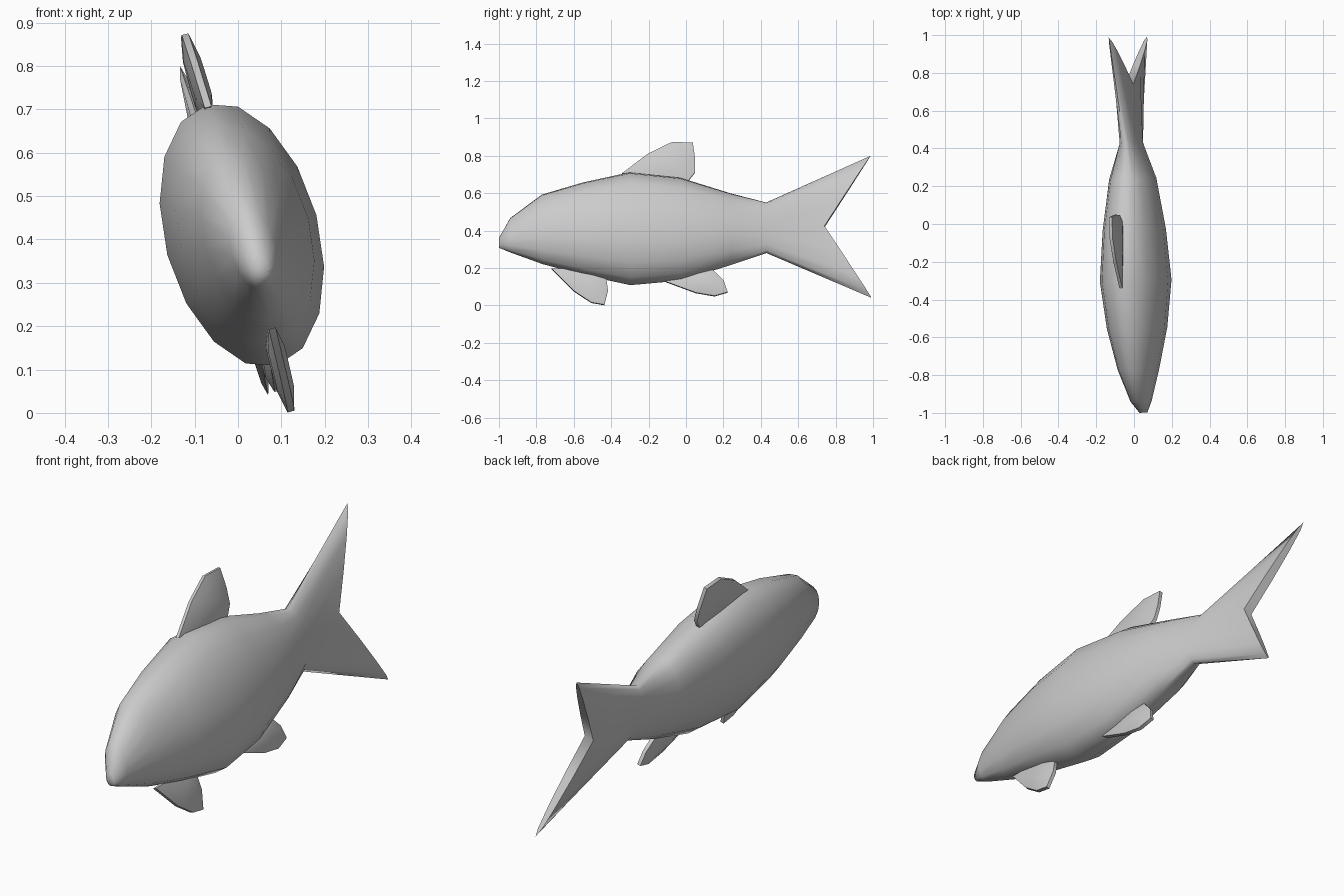
import bpy, bmesh
from math import sin, cos, pi, radians
from mathutils import Matrix

if "Cube" in bpy.data.objects:
    bpy.data.objects.remove(bpy.data.objects["Cube"])

TILT = radians(15)
MID = 0.41
# the whole fish leans to -x and is yawed slightly
POSE = (Matrix.Translation((0, 0, MID)) @ Matrix.Rotation(radians(1.7), 4, 'Z')
        @ Matrix.Rotation(-TILT, 4, 'Y'))


def finish(name, bm, angle):
    bmesh.ops.recalc_face_normals(bm, faces=bm.faces)
    bm.transform(POSE)
    mesh = bpy.data.meshes.new(name)
    bm.to_mesh(mesh)
    bm.free()
    ob = bpy.data.objects.new(name, mesh)
    bpy.context.collection.objects.link(ob)
    bpy.ops.object.select_all(action='DESELECT')
    ob.select_set(True)
    bpy.context.view_layer.objects.active = ob
    bpy.ops.object.shade_smooth_by_angle(angle=radians(angle))


def height(z):
    return (z - MID) / cos(TILT)


# Body and forked tail: y, top, bottom, half width, half height, fork depth
SIDES = 16
RINGS = [
    (-1.00, 0.335, 0.020, 0.028, 0),
    (-0.94, 0.375, 0.052, 0.095, 0),
    (-0.77, 0.407, 0.102, 0.192, 0),
    (-0.55, 0.410, 0.151, 0.256, 0),
    (-0.30, 0.410, 0.178, 0.312, 0),
    (-0.03, 0.408, 0.156, 0.285, 0),
    (0.24, 0.408, 0.118, 0.198, 0),
    (0.43, 0.415, 0.053, 0.140, 0),
    (0.74, 0.420, 0.022, 0.393, 0.25),
]
bm = bmesh.new()
rings = []
for y, zc, a, b, fork in RINGS:
    ring = []
    for i in range(SIDES):
        p = 2 * pi * i / SIDES
        ring.append(bm.verts.new((a * cos(p), y + fork * abs(sin(p)),
                                  height(zc) + b * sin(p))))
    rings.append(ring)
for r, s in zip(rings, rings[1:]):
    for i in range(SIDES):
        j = (i + 1) % SIDES
        bm.faces.new((r[i], r[j], s[j], s[i]))
# close both ends with strips joining the left and right halves
for r in (rings[0], rings[-1]):
    for i in range(-4, 4):
        quad = [r[i], r[i + 1], r[7 - i], r[(8 - i) % SIDES]]
        bm.faces.new(list(dict.fromkeys(quad)))
finish("body", bm, 80)


# Fins: lens-shaped plates in the middle plane, outlines as (y, z)
def fin(name, outline, edge=0.008, bulge=0.02):
    bm = bmesh.new()
    n = len(outline)
    cy = sum(p[0] for p in outline) / n
    cz = sum(p[1] for p in outline) / n
    loops = []
    for x, k in ((-bulge, 0.5), (-edge, 1), (edge, 1), (bulge, 0.5)):
        loops.append([bm.verts.new((x, cy + (y - cy) * k,
                                    height(cz + (z - cz) * k)))
                      for y, z in outline])
    for r, s in zip(loops, loops[1:]):
        for i in range(n):
            j = (i + 1) % n
            bm.faces.new((r[i], r[j], s[j], s[i]))
    bm.faces.new(loops[0])
    bm.faces.new(loops[-1])
    finish(name, bm, 50)


fin("dorsal_fin", [(-0.34, 0.705), (-0.20, 0.81), (-0.07, 0.873), (0.04, 0.868),
                   (0.052, 0.78), (0.05, 0.71), (0.01, 0.66), (-0.15, 0.67)])
fin("pelvic_fin", [(-0.72, 0.195), (-0.60, 0.075), (-0.51, 0.015), (-0.44, 0.003),
                   (-0.42, 0.08), (-0.43, 0.15), (-0.50, 0.20)])
fin("anal_fin", [(-0.12, 0.13), (0.05, 0.067), (0.15, 0.05), (0.22, 0.07),
                 (0.20, 0.13), (0.14, 0.19), (0.06, 0.20)])
